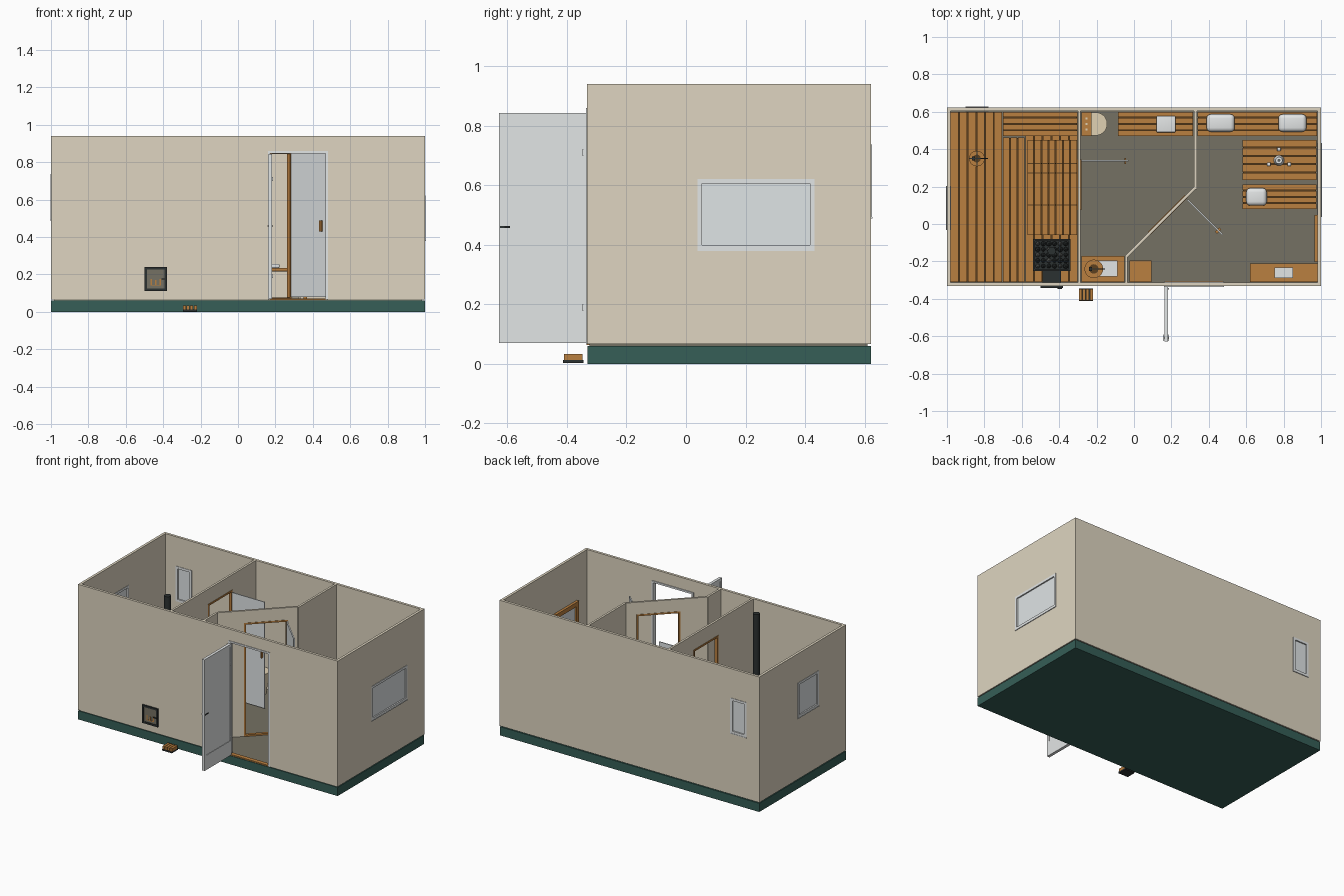
import bpy, bmesh, math, random
from mathutils import Matrix, Vector

if "Cube" in bpy.data.objects:
    bpy.data.objects.remove(bpy.data.objects["Cube"])

random.seed(4)


def mat(name, r, g, b):
    m = bpy.data.materials.new(name)
    m.diffuse_color = [((c + 0.055) / 1.055) ** 2.4 for c in (r, g, b)] + [1]
    m.use_nodes = True
    m.node_tree.nodes["Principled BSDF"].inputs["Base Color"].default_value = m.diffuse_color
    return m


WALL = mat("beige wall", .872, .835, .755)
GREEN = mat("dark green", .21, .37, .34)
WOOD = mat("warm wood", .73, .50, .25)
GAP = mat("dark wood", .36, .25, .12)
WHITE = mat("soft white", .89, .90, .90)
GLASS = mat("pale glass", .875, .895, .90)
BLACK = mat("black iron", .17, .19, .19)
FLOOR = mat("grey floor", .46, .445, .39)
STONE = mat("grey stone", .36, .37, .36)
CREAM = mat("cream", .88, .82, .70)


def finish(name, bm, material, M=None):
    me = bpy.data.meshes.new(name)
    bm.to_mesh(me)
    bm.free()
    me.materials.append(material)
    ob = bpy.data.objects.new(name, me)
    if M:
        ob.matrix_world = M
    bpy.context.collection.objects.link(ob)
    return ob


def boxes(name, material, items, M=None, bevel=0):
    """Every item is x0, x1, y0, y1, z0, z1."""
    bm = bmesh.new()
    for x0, x1, y0, y1, z0, z1 in items:
        T = Matrix.Translation(((x0 + x1) / 2, (y0 + y1) / 2, (z0 + z1) / 2))
        bmesh.ops.create_cube(bm, size=1, matrix=T @ Matrix.Diagonal((x1 - x0, y1 - y0, z1 - z0, 1)))
    ob = finish(name, bm, material, M)
    if bevel:
        b = ob.modifiers.new("soft", 'BEVEL')
        b.width, b.segments = bevel, 4
        for p in ob.data.polygons:
            p.use_smooth = True
    return ob


def cyl(name, material, x, y, z0, z1, r, r2=None, n=20):
    bm = bmesh.new()
    bmesh.ops.create_cone(bm, cap_ends=True, segments=n, radius1=r, radius2=r2 or r, depth=z1 - z0)
    for f in bm.faces:
        f.smooth = len(f.verts) == 4
    return finish(name, bm, material, Matrix.Translation((x, y, (z0 + z1) / 2)))


def frame_bars(s0, s1, z0, z1, y0, y1, w, sill=True):
    bars = [(s0, s0 + w, y0, y1, z0, z1), (s1 - w, s1, y0, y1, z0, z1),
            (s0 + w, s1 - w, y0, y1, z1 - w, z1)]
    return bars + ([(s0 + w, s1 - w, y0, y1, z0, z0 + w)] if sill else [])


def place(x, y, deg):
    return Matrix.Translation((x, y, 0)) @ Matrix.Rotation(math.radians(deg), 4, 'Z')


Z0, Z1, T = .066, .94, .018


def wall(name, M, s0, s1, hole=None, t=T):
    a, b, c, d = hole
    parts = [(s0, a, 0, t, Z0, Z1), (b, s1, 0, t, Z0, Z1), (a, b, 0, t, d, Z1)]
    if c > Z0:
        parts.append((a, b, 0, t, Z0, c))
    boxes(name, WALL, parts, M)


def window(name, M, a, b, c, d):
    boxes(name + "_frame", WHITE, frame_bars(a - .012, b + .012, c - .012, d + .012, -.003, T + .003, .016), M)
    boxes(name + "_glass", GLASS, [(a, b, .006, .012, c, d)], M)
    boxes(name + "_sill", WHITE, [(a - .012, b + .012, -.005, .0, c - .016, c - .012)], M)


# Base and floor
boxes("base", GREEN, [(-.999, .999, -.331, .621, 0, .06)])
boxes("floor", FLOOR, [(-.985, .985, -.325, .61, .06, .066)])

# Outer walls
front, right = place(-1, -.332, 0), place(1, -.332, 90)
back, left = place(1, .622, 180), place(-1, .622, 270)
wall("front_wall", front, 0, 2, (1.17, 1.475, Z0, .852))
wall("right_wall", right, T, .954 - T, (.382, .752, .395, .61))
wall("back_wall", back, 0, 2, (1.79, 1.89, .505, .725))
wall("left_wall", left, T, .954 - T, (.432, .642, .505, .725))
window("right_window", right, .382, .752, .395, .61)
window("back_window", back, 1.79, 1.89, .505, .725)
window("left_window", left, .432, .642, .505, .725)

# Inner walls and their wooden door frames
sauna, diag = place(-.285, -.314, 90), place(-.038, -.18, 45)
wall("sauna_partition", sauna, 0, .918, (.394, .654, Z0, .83), .015)
wall("diagonal_partition", diag, 0, .523, (.18, .45, Z0, .85), .015)
boxes("straight_partitions", WALL, [(-.049, -.034, -.314, -.172, Z0, Z1), (.322, .337, .185, .604, Z0, Z1)])
boxes("sauna_door_frame", WOOD, frame_bars(.389, .659, Z0, .835, -.003, .018, .012), sauna)
boxes("diagonal_door_frame", WOOD, frame_bars(.175, .455, Z0, .855, -.003, .018, .011), diag)

# Inner doors standing open
boxes("sauna_door", GLASS, [(-.28, -.03, .335, .341, .08, .82)])
boxes("sauna_door_handle", WOOD, [(-.052, -.044, .322, .354, .43, .49)])
boxes("diagonal_door", GLASS, [(.444, .452, -.275, -.01, .08, .85)], diag)
boxes("diagonal_door_handle", WOOD, [(.432, .464, -.25, -.236, .43, .49)], diag)

# Entrance door and frame
boxes("entrance_frame", WHITE, frame_bars(.16, .48, Z0, .86, -.336, -.308, .012, False))
boxes("entrance_sill", WOOD, [(.165, .475, -.334, -.305, .064, .072)])
boxes("entrance_door", WHITE, [(.163, .183, -.628, -.61, .07, .843), (.163, .183, -.345, -.332, .07, .843),
                               (.163, .183, -.61, -.345, .825, .843), (.163, .183, -.61, -.345, .07, .172)])
boxes("entrance_door_panel", WHITE, [(.166, .180, -.61, -.345, .172, .825)])
boxes("entrance_door_handle", BLACK, [(.158, .188, -.612, -.606, .457, .463),
                                      (.185, .188, -.625, -.592, .457, .463), (.158, .161, -.625, -.592, .457, .463)])
boxes("entrance_hinges", WHITE, [(.183, .187, -.35, -.342, z, z + .02) for z in (.18, .7)])

# Outdoor step
boxes("step_base", BLACK, [(-.295, -.22, -.413, -.345, .003, .013)])
boxes("step_slats", WOOD, [(-.295 + i * .0195, -.279 + i * .0195, -.41, -.348, .013, .033) for i in range(4)])


def slats(name, x0, x1, y0, y1, z, n, along, legs=True):
    """Slatted wooden top with a dark tray below it and optional legs."""
    g, items = .005, []
    lo, hi = (y0, y1) if along == 'x' else (x0, x1)
    w = (hi - lo + g) / n
    for i in range(n):
        a = lo + i * w
        b = a + w - g
        items.append((x0, x1, a, b, z - .014, z) if along == 'x' else (a, b, y0, y1, z - .014, z))
    if legs:
        items += [(x, x + .02, y, y + .02, Z0, z - .018) for x in (x0 + .01, x1 - .03) for y in (y0 + .008, y1 - .028)]
    boxes(name, WOOD, items)
    boxes(name + "_underside", GAP, [(x0 + .002, x1 - .002, y0 + .002, y1 - .002, z - .018, z - .009)])


# Sauna benches and slatted floor
slats("upper_bench", -.98, -.706, -.31, .6, .42, 6, 'y')
slats("back_bench", -.70, -.303, .47, .6, .42, 4, 'x')
slats("lower_bench", -.70, -.585, -.31, .462, .25, 3, 'y')
slats("sauna_floor_boards", -.58, -.303, -.31, .6, .078, 6, 'y', False)
slats("sauna_step", -.57, -.306, -.06, .45, .10, 7, 'y', False)
boxes("step_crossbars", GAP, [(-.57, -.306, y, y + .005, .1, .102) for y in (.1, .27, .32)])

# Stove with stones, flue and fire door through the front wall
boxes("stove", BLACK, [(-.54, -.34, -.25, -.08, .09, .39), (-.49, -.39, -.312, -.25, .1, .26),
                       (-.54, -.53, -.25, -.08, .39, .41), (-.35, -.34, -.25, -.08, .39, .41),
                       (-.53, -.35, -.25, -.24, .39, .41), (-.53, -.35, -.09, -.08, .39, .41)])
for name, material, parity in (("dark_stones", BLACK, 0), ("grey_stones", STONE, 1)):
    bm = bmesh.new()
    for k in range(30):
        if (k % 4 == 0) == bool(parity):
            p = Vector((-.515 + k % 6 * .03, -.225 + k // 6 * .03, .394 + random.random() * .008))
            bmesh.ops.create_icosphere(bm, subdivisions=1, radius=.012 + random.random() * .005,
                                       matrix=Matrix.Translation(p))
    finish(name, bm, material)
cyl("flue", BLACK, -.44, -.145, .39, .941, .022)
boxes("fire_door", BLACK, frame_bars(-.5, -.38, .113, .24, -.341, -.328, .013))
boxes("fire_door_glass", FLOOR, [(-.488, -.392, -.337, -.331, .125, .228)])
boxes("fire_logs", WOOD, [(-.467 + i * .024, -.459 + i * .024, -.339, -.337, .145, .176 - .006 * (i % 2))
                          for i in range(3)] + [(-.467, -.411, -.339, -.337, .14, .145)])
boxes("fire_door_handle", BLACK, [(-.41, -.385, -.347, -.341, .172, .178)])


def bucket(name, x, y, z, r):
    """Wooden bucket with iron hoops, an iron cross grip and a ladle."""
    cyl(name, WOOD, x, y, z, z + .07, r * .85, r)
    for i, h in enumerate((.012, .05)):
        cyl(name + "_hoop_%d" % i, BLACK, x, y, z + h, z + h + .006, r * .85 + h * r * 2 + .002)
    cyl(name + "_inside", GAP, x, y, z + .07, z + .072, r * .5)
    boxes(name + "_ladle", BLACK, [(x - .01, x + .06, y - .003, y + .003, z + .074, z + .08),
                                   (x - .025, x - .01, y - .01, y + .01, z + .073, z + .082)])


bucket("sauna_bucket", -.84, .35, .42, .042)
boxes("bucket_grip", BLACK, [(-.843, -.837, .31, .39, .492, .497), (-.88, -.80, .347, .353, .492, .497)])

# Wash room: toilet, bench with towel, washstand
boxes("toilet_box", WOOD, [(-.28, -.226, .47, .6, Z0, .3)])
boxes("toilet_buttons", CREAM, [(-.258, -.248, y, y + .01, .3, .303) for y in (.5, .53, .56)])
cyl("toilet_bowl", CREAM, -.205, .535, Z0, .22, .04, .062, 28)
boxes("toilet_seat", CREAM, [(-.226, -.2, .474, .596, .19, .22)])
slats("wash_bench", -.085, .315, .47, .6, .235, 4, 'x')
boxes("folded_towel", WHITE, [(.12, .222, .49, .578, .235, .257)], None, .006)
boxes("washstand", WOOD, [(-.28, -.052, -.31, -.17, .27, .29)]
      + [(x, x + .018, y, y + .018, Z0, .27) for x in (-.275, -.075) for y in (-.305, -.195)])
boxes("wash_basin", WHITE, [(-.2, -.088, -.28, -.195, .29, .305)])
bucket("wash_bucket", -.215, -.24, .29, .05)

# Lounge: benches, table, cushions, cabinets and mirror
slats("lounge_bench", .34, .978, .47, .6, .24, 4, 'x')
slats("dining_bench", .58, .975, .08, .21, .24, 4, 'x')
slats("dining_table", .58, .975, .235, .45, .35, 5, 'x')
for i, (x, y, w) in enumerate([(.463, .54, .15), (.847, .54, .15), (.655, .145, .11)]):
    boxes("cushion_%d" % i, WHITE, [(x - w / 2, x + w / 2, y - .047, y + .047, .24, .285)], None, .022)
cyl("teapot", WHITE, .775, .34, .35, .39, .028, .018)
cyl("teapot_knob", STONE, .775, .34, .39, .398, .008)
boxes("tea_cups", WHITE, [(x - .01, x + .01, y - .01, y + .01, .35, .366)
                          for x, y in ((.72, .32), (.83, .32), (.775, .40))], None, .004)
boxes("low_cabinet", WOOD, [(.62, .982, -.31, -.21, Z0, .3)])
boxes("cabinet_box", WHITE, [(.75, .85, -.29, -.232, .3, .315)])
boxes("corner_cabinet", WOOD, [(-.025, .093, -.31, -.195, Z0, .2)])
boxes("mirror_frame", WOOD, frame_bars(.13, .38, .37, .63, T, T + .018, .03), right)
boxes("mirror_glass", GLASS, [(.16, .35, T, T + .006, .4, .6)], right)
